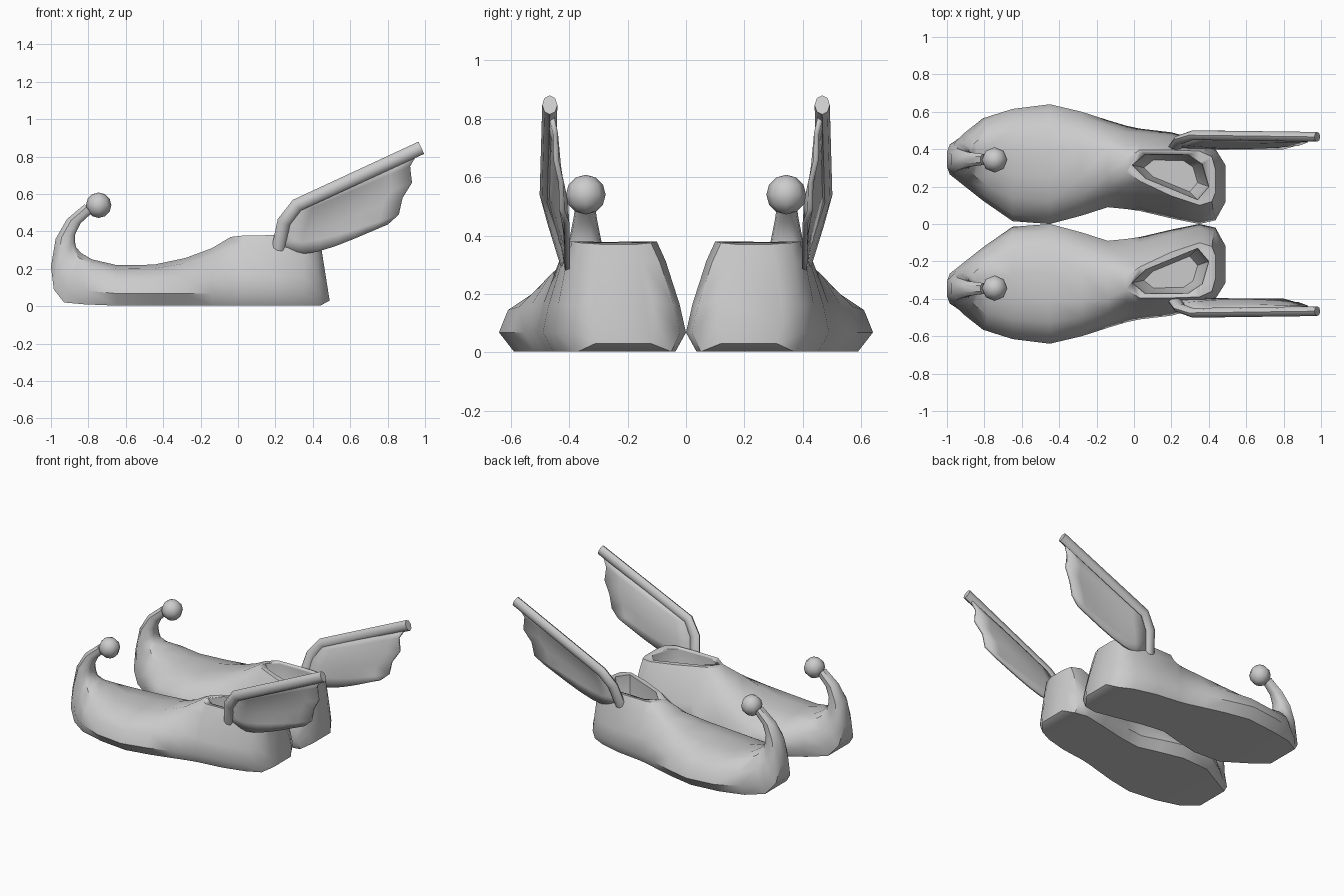
import bpy, bmesh, math
from mathutils import Vector, Matrix

if "Cube" in bpy.data.objects:
    bpy.data.objects.remove(bpy.data.objects["Cube"])


def add_mirror(ob):
    m = ob.modifiers.new("pair", 'MIRROR')
    m.use_axis = (False, True, False)
    m.use_mirror_merge = False


def finish(name, bm, mirror=True, angle=45):
    bmesh.ops.recalc_face_normals(bm, faces=bm.faces)
    me = bpy.data.meshes.new(name)
    bm.to_mesh(me)
    bm.free()
    ob = bpy.data.objects.new(name, me)
    bpy.context.collection.objects.link(ob)
    bpy.ops.object.select_all(action='DESELECT')
    ob.select_set(True)
    bpy.context.view_layer.objects.active = ob
    bpy.ops.object.shade_smooth_by_angle(angle=math.radians(angle))
    if mirror:
        add_mirror(ob)
    return ob


def loft(rings):
    bm = bmesh.new()
    vr = [[bm.verts.new(p) for p in r] for r in rings]
    n = len(vr[0])
    for a, b in zip(vr, vr[1:]):
        for i in range(n):
            j = (i + 1) % n
            bm.faces.new((a[i], a[j], b[j], b[i]))
    bm.faces.new(vr[0])
    bm.faces.new(vr[-1])
    return bm


def section(sole, top, base_y, top_y, p):
    """Flat-soled ring from sole point to top point; p shapes the sides."""
    sole, top = Vector(sole), Vector(top)
    length = (top - sole).length
    low = .065 / length if length > .25 else .3
    inset = (base_y[1] - base_y[0]) * (.08 if length > .2 else .25)

    def side(k):
        b, t = base_y[k], top_y[k]
        return [(t + (b - t) * abs(math.cos(a)) ** p, low + (1 - low) * math.sin(a) ** p)
                for a in (i * math.pi / 6 for i in range(4))]
    pts = [(base_y[0] + inset, 0), (base_y[1] - inset, 0)] + side(1) + side(0)[::-1]
    mix = [(y, sole.lerp(top, h)) for y, h in pts]
    return [(q.x, y, q.y) for y, q in mix]


# Shoe body, heel to forefoot: x, top z, base y range, top y range
FOOT = [
    (.49, .37, .10, .33, .17, .29),
    (.44, .375, .02, .40, .12, .36),
    (.35, .38, .00, .45, .10, .39),
    (.20, .38, .03, .49, .15, .395),
    (.03, .378, .07, .51, .23, .395),
    (-.04, .37, .08, .525, .28, .35),
    (-.14, .31, .09, .555, .26, .40),
    (-.28, .258, .045, .60, .25, .41),
    (-.45, .222, .00, .64, .25, .41),
    (-.65, .22, .015, .615, .27, .40),
]
# Curled toe: outer x z, inner x z, half width
TOE = [
    (-.82, .01, -.78, .25, .22),
    (-.93, .02, -.84, .285, .14),
    (-.985, .09, -.865, .315, .095),
    (-1.0, .21, -.872, .345, .08),
    (-.975, .36, -.87, .385, .058),
    (-.915, .465, -.84, .445, .04),
    (-.82, .545, -.785, .495, .03),
]
rings = []
for x, zt, y0, y1, t0, t1 in FOOT:
    p = 1 + .7 * min(1, max(0, (x + .35) / .45))
    tilt = max(0, x - .4) * .6
    rings.append(section((x, .03 if x > .45 else .003), (x - tilt, zt), (y0, y1), (t0, t1), p))
for xo, zo, xi, zi, w in TOE:
    rings.append(section((xo, zo), (xi, zi), (.345 - w, .345 + w), (.345 - w * .3, .345 + w * .3), 1))
shoe = finish("shoe_body", loft(rings), mirror=False)

# Foot opening
RIM = [(-.01, .315), (.06, .245), (.34, .13), (.40, .20), (.365, .32), (.29, .37), (.06, .372)]
levels = [(1, .45), (1, .37), (.93, .26), (.7, .15)]
cutter = finish("opening_cutter", loft(
    [[(.2 + (x - .2) * s, .27 + (y - .27) * s, z) for x, y in RIM] for s, z in levels]), mirror=False)
cutter.hide_render = True
cut = shoe.modifiers.new("opening", 'BOOLEAN')
cut.object = cutter
cut.operation = 'DIFFERENCE'
cut.solver = 'EXACT'
bpy.context.view_layer.objects.active = shoe
bpy.ops.object.modifier_apply(modifier="opening")
bpy.data.objects.remove(cutter)
add_mirror(shoe)

# Toe bobble
bm = bmesh.new()
bmesh.ops.create_uvsphere(bm, u_segments=8, v_segments=6, radius=.068,
                          matrix=Matrix.Translation((-.745, .343, .54)))
finish("toe_bobble", bm, angle=60)

# Wing leading edge: tube along a bent path
PATH = [Vector(p) for p in ((.215, .405, .305), (.245, .45, .45), (.315, .475, .54), (.98, .466, .847))]
rings = []
for i, p in enumerate(PATH):
    before = (p - PATH[max(i - 1, 0)]).normalized()
    after = (PATH[min(i + 1, len(PATH) - 1)] - p).normalized()
    t = (before + after).normalized()
    side = Vector((0, 1, 0))
    side = (side - t * side.dot(t)).normalized()
    up = t.cross(side)
    angles = [k * math.pi / 4 for k in range(8)]
    rings.append([p + side * .026 * math.cos(a) + up * .036 * math.sin(a) for a in angles])
finish("wing_leading_edge", loft(rings), angle=50)

# Wing membrane: fan of ribs from the arm to a scalloped trailing edge
TRAIL = [(.965, .83), (.92, .75), (.93, .66), (.88, .58), (.86, .49), (.80, .44)]
N = 6
bm = bmesh.new()
grid = []
for j, (tx, tz) in enumerate(TRAIL):
    s = j / 5
    root = Vector((.235 + .085 * (1 - s) ** 2, .47 - .065 * s, .53 - .215 * s))
    tip = Vector((tx, .465 - .05 * s - .008 * (j % 2), tz))
    row = []
    for i in range(N + 1):
        t = i / N
        p = root.lerp(tip, t)
        p.y -= .02 * math.sin(math.pi * t) * math.sin(math.pi * s)
        p.z -= .065 * math.sin(math.pi * t ** .6) * s ** 2
        row.append(bm.verts.new(p))
    grid.append(row)
for a, b in zip(grid, grid[1:]):
    for i in range(N):
        bm.faces.new((a[i], a[i + 1], b[i + 1], b[i]))
wing = finish("wing_membrane", bm, mirror=False)
sol = wing.modifiers.new("thickness", 'SOLIDIFY')
sol.thickness = .018
sol.offset = 0
add_mirror(wing)
